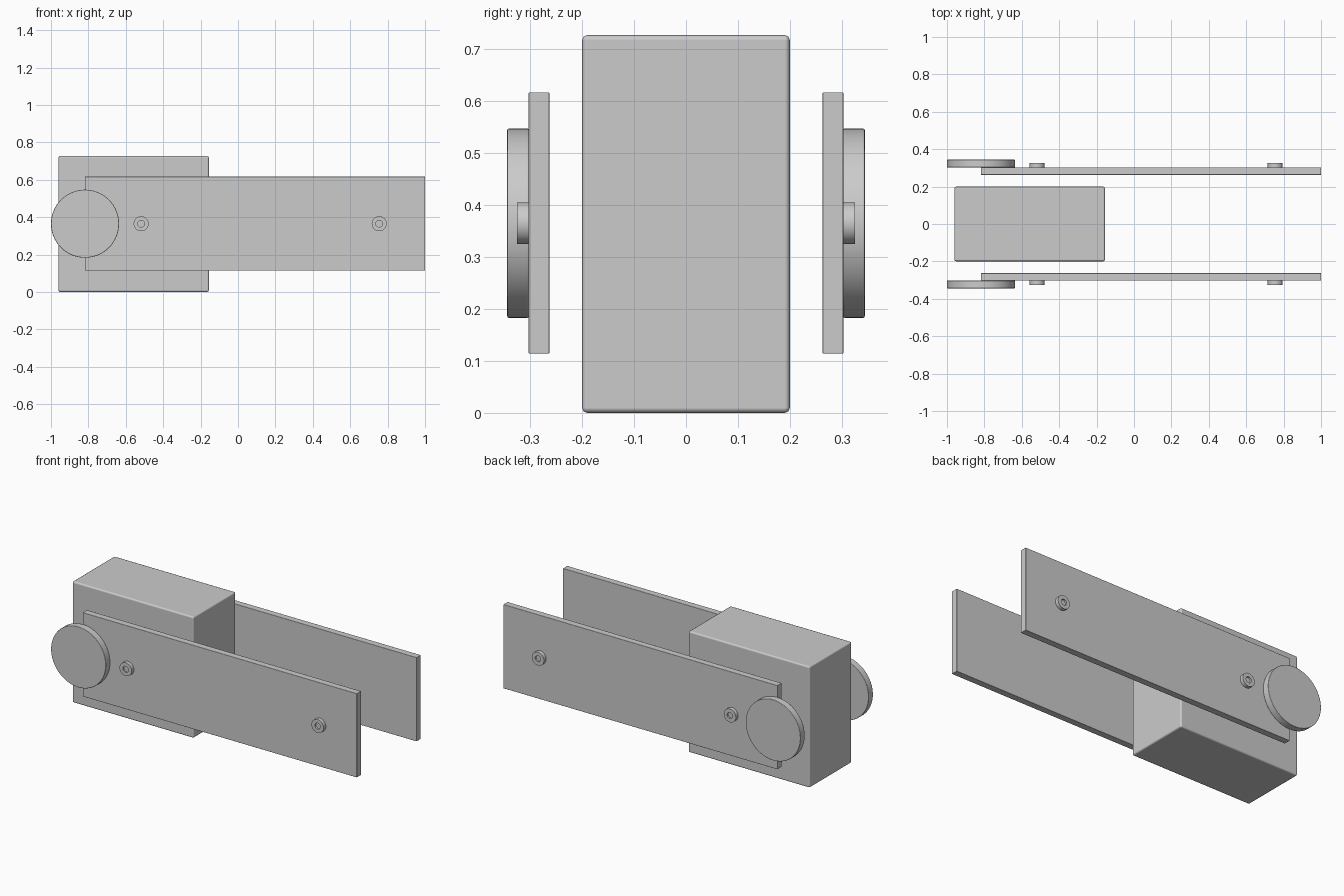
import bpy, bmesh, math
from mathutils import Matrix

if "Cube" in bpy.data.objects:
    bpy.data.objects.remove(bpy.data.objects["Cube"])

grey = bpy.data.materials.new("light_grey")
grey.diffuse_color = (0.6, 0.6, 0.6, 1)
grey.use_nodes = True
grey.node_tree.nodes["Principled BSDF"].inputs["Base Color"].default_value = grey.diffuse_color


def finish(name, bm, bevel=0.0, segments=2):
    """Turn a bmesh into a named, smooth-by-angle object."""
    bmesh.ops.recalc_face_normals(bm, faces=bm.faces)
    mesh = bpy.data.meshes.new(name)
    bm.to_mesh(mesh)
    bm.free()
    mesh.materials.append(grey)
    ob = bpy.data.objects.new(name, mesh)
    bpy.context.collection.objects.link(ob)
    bpy.ops.object.select_all(action='DESELECT')
    ob.select_set(True)
    bpy.context.view_layer.objects.active = ob
    bpy.ops.object.shade_smooth_by_angle(angle=math.radians(35))
    if bevel:
        mod = ob.modifiers.new("soft_edges", 'BEVEL')
        mod.width, mod.segments = bevel, segments
        mod.limit_method = 'ANGLE'
        mod.harden_normals = True
    return ob


def box(name, lo, hi, bevel):
    bm = bmesh.new()
    bmesh.ops.create_cube(bm, size=1)
    for v in bm.verts:
        v.co = [(a + b) / 2 + c * (b - a) for a, b, c in zip(lo, hi, v.co)]
    return finish(name, bm, bevel)


def disc(name, x, z, side, r, y0, y1, bevel=0.0, hole=0.0, depth=0.0):
    """Round part along y, optionally with a round recess in its outer face."""
    bm = bmesh.new()
    rot = Matrix.Rotation(-side * math.pi / 2, 4, 'X')
    mat = Matrix.Translation((x, side * (y0 + y1) / 2, z)) @ rot
    bmesh.ops.create_cone(bm, cap_ends=True, segments=64, radius1=r,
                          radius2=r, depth=y1 - y0, matrix=mat)
    if hole:
        cap = max(bm.faces, key=lambda f: side * f.calc_center_median().y)
        bmesh.ops.inset_region(bm, faces=[cap], thickness=r - hole)
        walls = bmesh.ops.extrude_face_region(bm, geom=[cap])
        verts = [g for g in walls["geom"] if isinstance(g, bmesh.types.BMVert)]
        bmesh.ops.translate(bm, verts=verts, vec=(0, -side * depth, 0))
        if cap.is_valid:
            bmesh.ops.delete(bm, geom=[cap], context='FACES_ONLY')
    return finish(name, bm, bevel)


# Central block
box("body_block", (-0.96, -0.2, 0.0), (-0.155, 0.2, 0.727), 0.01)

# Side plates with end discs and recessed bosses, mirrored front and back
MID_Z = 0.365
for label, side in (("front", -1), ("back", 1)):
    ys = sorted((side * 0.263, side * 0.303))
    box(label + "_side_plate", (-0.818, ys[0], 0.114), (1.0, ys[1], 0.617), 0.002)
    disc(label + "_end_disc", -0.818, MID_Z, side, 0.182, 0.302, 0.344, 0.003)
    for end, x in (("left", -0.518), ("right", 0.755)):
        disc(f"{label}_{end}_boss", x, MID_Z, side, 0.04, 0.302, 0.325,
             hole=0.018, depth=0.01)
